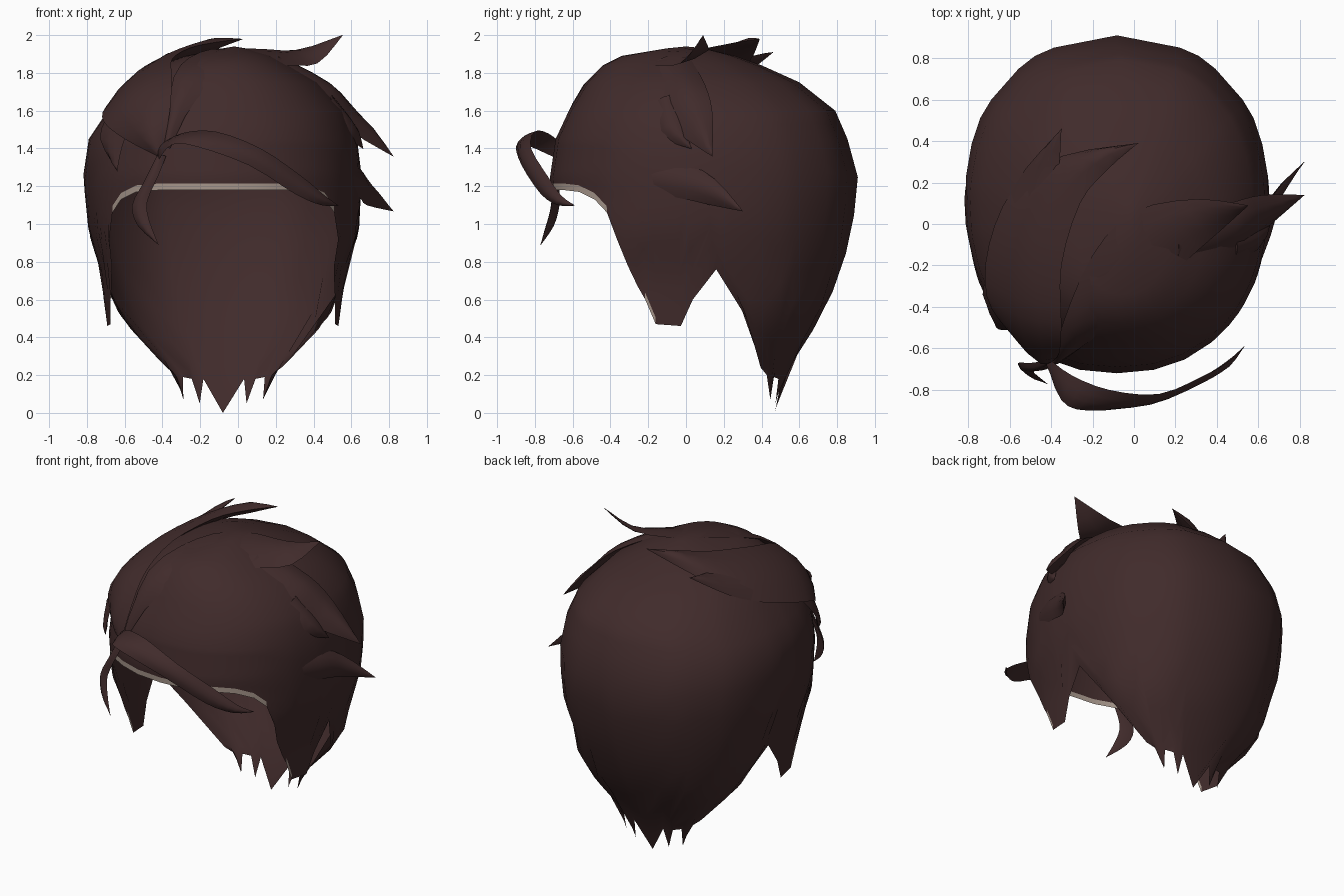
import bpy, bmesh, math
from mathutils import Vector

if "Cube" in bpy.data.objects:
    bpy.data.objects.remove(bpy.data.objects["Cube"])


def material(name, rgb):
    m = bpy.data.materials.new(name)
    m.diffuse_color = (*rgb, 1)
    m.use_nodes = True
    m.node_tree.nodes["Principled BSDF"].inputs["Base Color"].default_value = m.diffuse_color
    return m


BROWN = material("dark brown hair", (0.052, 0.024, 0.024))
BEIGE = material("beige lining", (0.40, 0.32, 0.27))
HEAD = Vector((-0.08, 0.05, 1.15))


def finish(name, bm, angle=50):
    bmesh.ops.remove_doubles(bm, verts=bm.verts, dist=0.0005)
    bmesh.ops.recalc_face_normals(bm, faces=bm.faces)
    mesh = bpy.data.meshes.new(name)
    bm.to_mesh(mesh)
    bm.free()
    ob = bpy.data.objects.new(name, mesh)
    bpy.context.collection.objects.link(ob)
    mesh.materials.append(BROWN)
    mesh.materials.append(BEIGE)
    bpy.ops.object.select_all(action='DESELECT')
    ob.select_set(True)
    bpy.context.view_layer.objects.active = ob
    bpy.ops.object.shade_smooth_by_angle(angle=math.radians(angle))
    return ob


# Head outline by height: z, left x, right x, front y, back y, middle y
RINGS = [(0.0, -.30, .14, -.70, .47, .42), (.2, -.34, .19, -.70, .52, .38),
         (.4, -.54, .40, -.70, .65, .33), (.57, -.66, .52, -.70, .75, .27),
         (.76, -.73, .57, -.70, .82, .16), (.95, -.79, .64, -.70, .88, .13),
         (1.25, -.82, .655, -.72, .91, .12), (1.45, -.79, .63, -.69, .855, .1),
         (1.6, -.69, .57, -.62, .79, .08), (1.75, -.55, .43, -.53, .6, .05),
         (1.84, -.42, .28, -.44, .4, .02), (1.89, -.28, .18, -.34, .26, 0),
         (1.93, -.08, .04, -.1, .1, 0)]
# Hem height by angle from the front (0) to the back (180)
HEM = [(0, 1.18), (12, 1.18), (24, 1.18), (36, 1.17), (45, 1.13), (51, 1.06),
       (55, .92), (59, .78), (63, .67), (66, .6), (70, .47), (79, .46), (83, .6),
       (90, .76), (93, .5), (97, .24), (108, .2), (118, .07), (126, .19),
       (142, .18), (150, .05), (158, .18), (180, 0.0)]


def ring_at(z):
    for lo, hi in zip(RINGS, RINGS[1:]):
        if z <= hi[0]:
            t = max(0, (z - lo[0]) / (hi[0] - lo[0]))
            return [a + (b - a) * t for a, b in zip(lo, hi)][1:]
    return RINGS[-1][1:]


def shell_point(deg, side, z):
    xl, xr, yf, yb, yc = ring_at(z)
    if deg < 90 and z < .76:       # side locks hang straight down
        drop = .76 - z
        xl, xr, yc = -.73 + drop * .1, .57 - drop * .1, .16
    s, c = math.sin(math.radians(deg)), math.cos(math.radians(deg))
    cx, w = (xl + xr) / 2, (xr - xl) / 2
    square = .9
    if deg < 90:                   # squarer towards the ears
        square = .72 + .18 * min(1, max(0, (z - .85) / .35))
    x = cx + side * w * abs(s) ** square
    depth = (yc - yf) if c > 0 else (yb - yc)
    y = yc - math.copysign(abs(c) ** .92, c) * depth
    return (x, y, z)


# Main hair cap with an open face, ear locks and a jagged nape
columns = [(a, 1, h) for a, h in HEM] + [(a, -1, h) for a, h in HEM[-2:0:-1]]
bm = bmesh.new()
grid = []
for a, side, hem in columns:
    zs = [hem, hem + .035]
    zs += [hem + .035 + (1.45 - hem - .035) * i / 7 for i in range(1, 8)]
    zs += [1.53, 1.6, 1.68, 1.75, 1.8, 1.84, 1.89, 1.93]
    grid.append([bm.verts.new(shell_point(a, side, z)) for z in zs])
pole = bm.verts.new((-.02, 0, 1.94))
for i, col in enumerate(grid):
    j = (i + 1) % len(grid)
    nxt = grid[j]
    fringe = min(columns[i][2], columns[j][2]) > 1.05
    ear_tip = {columns[i][0], columns[j][0]} == {66, 70}
    for k in range(len(col) - 1):
        f = bm.faces.new((col[k], nxt[k], nxt[k + 1], col[k + 1]))
        f.material_index = 1 if (fringe or ear_tip) and k == 0 else 0
    bm.faces.new((col[-1], nxt[-1], pole))
finish("hair_cap", bm, 60)


def lock(name, rows, bulge=.05, steps=3):
    """Loft a closed lock between two edge curves, raised away from the head."""
    dense = []
    for i in range(len(rows) - 1):
        p = [rows[max(i - 1, 0)], rows[i], rows[i + 1], rows[min(i + 2, len(rows) - 1)]]
        for k in range(steps):
            t = k / steps
            pair = []
            for e in (0, 1):
                q = [Vector(r[e]) for r in p]
                pair.append(.5 * (2 * q[1] + (q[2] - q[0]) * t
                                  + (2 * q[0] - 5 * q[1] + 4 * q[2] - q[3]) * t * t
                                  + (3 * q[1] - q[0] - 3 * q[2] + q[3]) * t ** 3))
            dense.append(pair)
    dense.append([Vector(v) for v in rows[-1]])
    bm = bmesh.new()
    loops = []
    for a, b in dense:
        mid = (a + b) / 2
        out = (mid - HEAD).normalized()
        h = min(bulge, (a - b).length * .35)
        pts = [a, a.lerp(b, .25) + out * h * .75, mid + out * h,
               a.lerp(b, .75) + out * h * .75, b, mid - out * h * .4]
        loops.append([bm.verts.new(v) for v in pts])
    for p, q in zip(loops, loops[1:]):
        for k in range(6):
            bm.faces.new((p[k], p[(k + 1) % 6], q[(k + 1) % 6], q[k]))
    for end in (loops[0], loops[-1]):
        bm.faces.new(end)
    bmesh.ops.dissolve_degenerate(bm, edges=bm.edges, dist=.0005)
    finish(name, bm)


def tip(x, y, z):
    return ((x, y, z), (x + .003, y, z - .003))


# Broad lock swept back over the left of the crown
lock("left_crown_lock", [
    ((-.40, -.67, 1.38), (-.43, -.66, 1.36)), ((-.36, -.62, 1.6), (-.60, -.52, 1.45)),
    ((-.35, -.48, 1.78), (-.71, -.35, 1.54)), ((-.35, -.2, 1.87), (-.70, -.1, 1.62)),
    ((-.26, .1, 1.93), (-.58, .17, 1.71)), ((-.13, .26, 1.96), (-.34, .33, 1.85)),
    tip(.02, .39, 1.98)], .05)
lock("left_crown_tip", [
    ((-.38, .1, 1.88), (-.62, .1, 1.68)), ((-.36, .28, 1.88), (-.52, .27, 1.76)),
    tip(-.35, .46, 1.91)], .03)
lock("left_temple_lock", [
    ((-.54, -.5, 1.6), (-.69, -.25, 1.58)), ((-.61, -.51, 1.42), (-.73, -.34, 1.45)),
    tip(-.64, -.51, 1.28)], .02)

# Lock swept up over the right of the crown
lock("right_crown_lock", [
    ((-.39, -.66, 1.42), (-.36, -.67, 1.40)), ((-.34, -.47, 1.78), (-.22, -.57, 1.66)),
    ((-.2, -.15, 1.91), (0, -.42, 1.81)), ((0, .06, 1.93), (.25, -.18, 1.84)),
    ((.3, .12, 1.92), (.42, -.03, 1.85)), tip(.55, .09, 2.0)], .03)

# Flicks on the right side
lock("right_upper_flick", [
    ((.2, .02, 1.88), (.20, -.22, 1.81)), ((.46, .1, 1.74), (.47, -.13, 1.67)),
    ((.62, .14, 1.59), (.59, -.06, 1.50)), tip(.82, .14, 1.36)], .045)
lock("right_small_flick", [
    ((.48, -.05, 1.68), (.47, -.18, 1.62)), ((.59, -.02, 1.55), (.57, -.15, 1.47)),
    tip(.66, .03, 1.4)], .035)
lock("right_lower_flick", [
    ((.36, -.54, 1.27), (.36, -.54, 1.23)), ((.48, -.35, 1.36), (.51, -.35, 1.18)),
    ((.60, -.05, 1.34), (.64, -.05, 1.14)), ((.68, .15, 1.24), (.68, .13, 1.10)),
    tip(.82, .30, 1.07)], .04)

# Loose fringe strands falling from the parting
lock("fringe_sweep", [
    ((-.41, -.65, 1.42), (-.42, -.67, 1.34)), ((-.30, -.73, 1.48), (-.35, -.85, 1.42)),
    ((-.12, -.80, 1.49), (-.22, -.90, 1.41)), ((.12, -.82, 1.40), (.06, -.87, 1.31)),
    ((.34, -.73, 1.25), (.30, -.77, 1.16)), ((.46, -.66, 1.15), (.44, -.68, 1.10)),
    tip(.53, -.59, 1.10)], .02)
lock("fringe_curl", [
    ((-.38, -.66, 1.36), (-.43, -.66, 1.36)), ((-.42, -.70, 1.26), (-.50, -.67, 1.22)),
    ((-.48, -.71, 1.12), (-.56, -.67, 1.10)), ((-.47, -.73, 1.02), (-.53, -.70, .99)),
    tip(-.42, -.77, .89)], .02)
